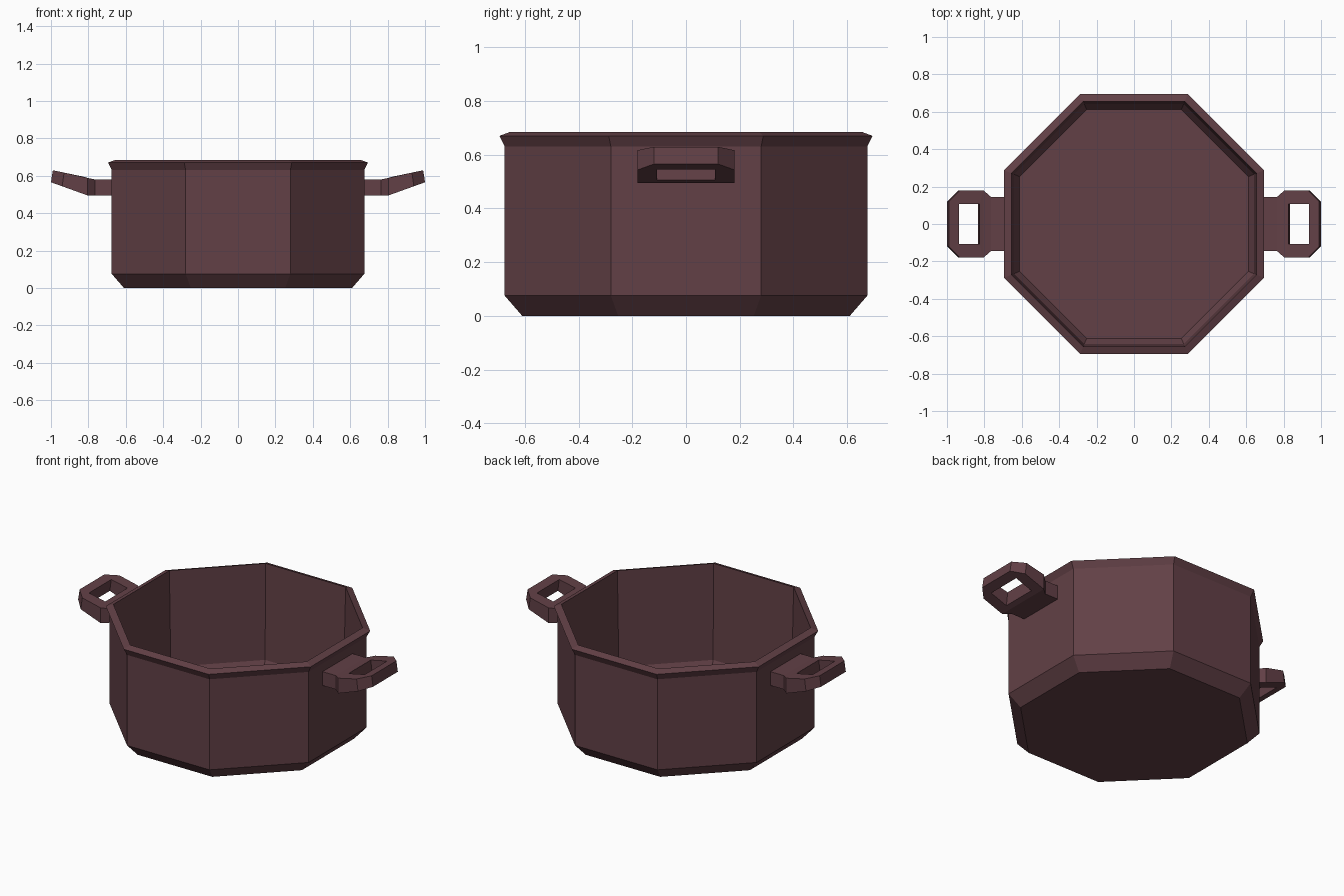
import bpy, bmesh, math

cube = bpy.data.objects.get("Cube")
if cube:
    bpy.data.objects.remove(cube, do_unlink=True)

# One dark reddish-brown enamel
enamel = bpy.data.materials.new("dark_maroon_enamel")
enamel.use_nodes = True
color = (0.122, 0.051, 0.061, 1)
enamel.diffuse_color = color
bsdf = enamel.node_tree.nodes["Principled BSDF"]
bsdf.inputs["Base Color"].default_value = color
bsdf.inputs["Roughness"].default_value = 0.8


def finish(bm, name):
    bmesh.ops.recalc_face_normals(bm, faces=bm.faces)
    mesh = bpy.data.meshes.new(name)
    bm.to_mesh(mesh)
    bm.free()
    mesh.materials.append(enamel)
    obj = bpy.data.objects.new(name, mesh)
    bpy.context.collection.objects.link(obj)
    return obj


# Octagonal pot: profile of (flat-side distance, height), outside to inside
SIDES = 8
profile = [(0.61, 0), (0.675, 0.075), (0.675, 0.63), (0.695, 0.67),
           (0.655, 0.685), (0.642, 0.1), (0.612, 0.05)]
bm = bmesh.new()
rings = []
for dist, z in profile:
    radius = dist / math.cos(math.pi / SIDES)
    angles = [(i + 0.5) * math.tau / SIDES for i in range(SIDES)]
    rings.append([bm.verts.new((radius * math.cos(a), radius * math.sin(a), z))
                  for a in angles])
for low, high in zip(rings, rings[1:]):
    for i in range(SIDES):
        j = (i + 1) % SIDES
        bm.faces.new((low[i], low[j], high[j], high[i]))
bm.faces.new(rings[0])
bm.faces.new(rings[-1])
finish(bm, "pot_body")


# Handles: flat neck, then an upturned loop with a rectangular hole
def top_height(x):
    return 0.58 + max(0, x - 0.765) * 0.21


def bottom_height(x):
    return 0.495 + max(0, x - 0.805) * 0.36


outline = [(0.66, 0.145), (0.765, 0.145), (0.805, 0.18), (0.94, 0.18), (1, 0.12)]
hole = [(0.835, 0.108), (0.945, 0.108)]


def make_handle(name, side):
    bm = bmesh.new()

    def layer(points, sign, height, lean):
        return [bm.verts.new((side * (x - (lean if x > 0.82 else 0)),
                              sign * y, height(x))) for x, y in points]

    layers = []
    for height, lean in ((top_height, 0.01), (bottom_height, 0)):
        o, p = (layer(outline, s, height, lean) for s in (1, -1))
        h, k = (layer(hole, s, height, lean) for s in (1, -1))
        # Surface pieces: neck, shoulder, inner bar, two sides, end bar
        for face in ((o[0], o[1], p[1], p[0]), (o[1], o[2], p[2], p[1]),
                     (o[2], h[0], k[0], p[2]), (o[2], o[3], h[1], h[0]),
                     (p[2], p[3], k[1], k[0]),
                     (o[3], o[4], p[4], p[3], k[1], h[1])):
            bm.faces.new(face)
        layers.append((o + p[::-1], h + k[::-1]))
    # Walls around the outline and through the hole
    for top, bottom in zip(*layers):
        for i in range(len(top)):
            j = (i + 1) % len(top)
            bm.faces.new((top[i], top[j], bottom[j], bottom[i]))
    finish(bm, name)


make_handle("left_handle", 1)
make_handle("right_handle", -1)
